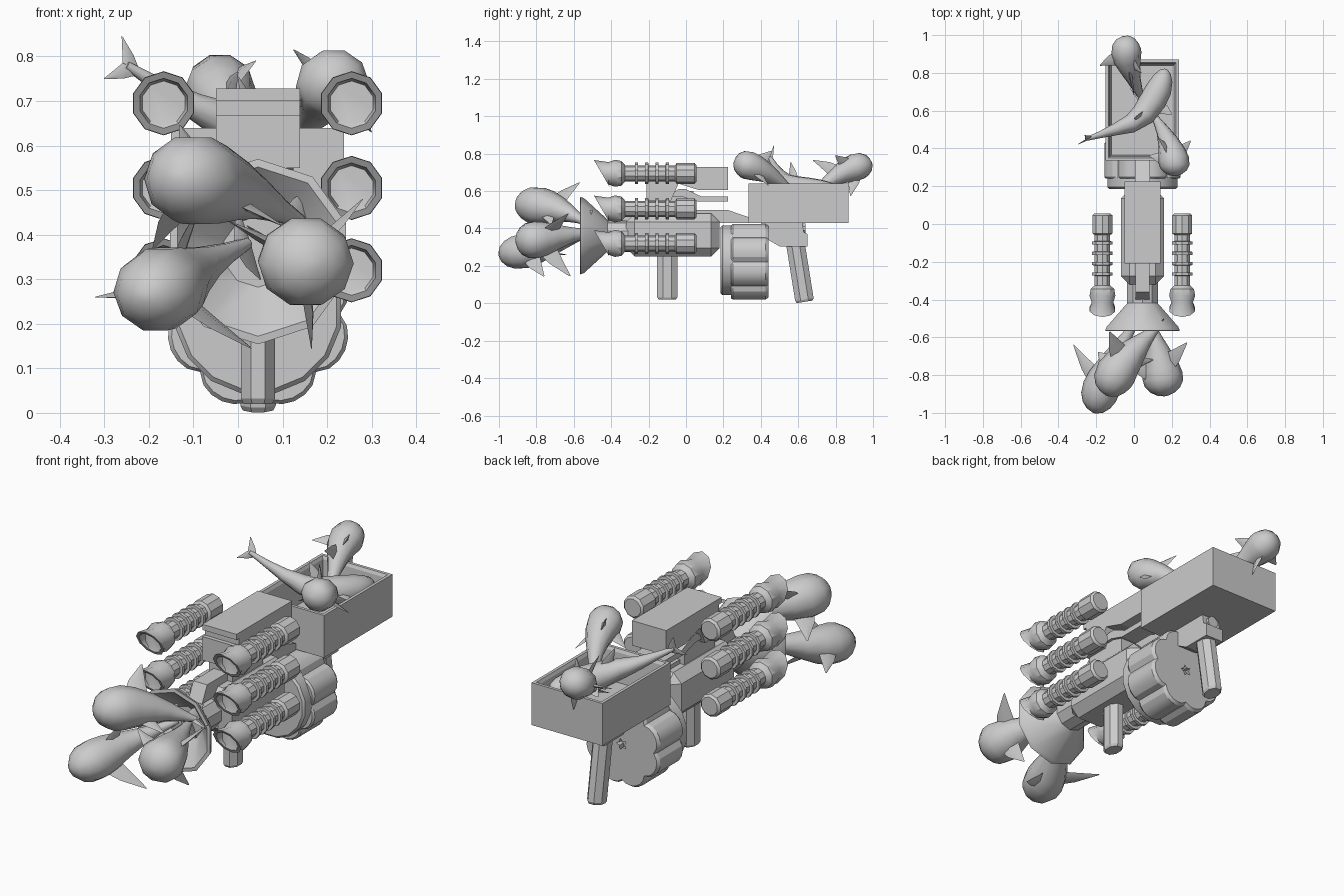
import bpy, bmesh
from math import sin, cos, pi, radians
from mathutils import Vector as V

if "Cube" in bpy.data.objects:
    bpy.data.objects.remove(bpy.data.objects["Cube"])

CX = 0.045  # gun centre line


def finish(name, bm, smooth=None):
    bmesh.ops.remove_doubles(bm, verts=bm.verts, dist=1e-5)
    bmesh.ops.recalc_face_normals(bm, faces=bm.faces)
    me = bpy.data.meshes.new(name)
    bm.to_mesh(me)
    bm.free()
    ob = bpy.data.objects.new(name, me)
    bpy.context.collection.objects.link(ob)
    if smooth:
        bpy.ops.object.select_all(action='DESELECT')
        ob.select_set(True)
        bpy.context.view_layer.objects.active = ob
        bpy.ops.object.shade_smooth_by_angle(angle=radians(smooth))
    return ob


def add_loft(bm, rings, cap=True):
    rows = [[bm.verts.new(p) for p in r] for r in rings]
    n = len(rows[0])
    for a, b in zip(rows, rows[1:]):
        for i in range(n):
            bm.faces.new((a[i], a[(i + 1) % n], b[(i + 1) % n], b[i]))
    if cap:
        bm.faces.new(rows[0])
        bm.faces.new(rows[-1])


def loft(name, rings, smooth=None):
    bm = bmesh.new()
    add_loft(bm, rings)
    return finish(name, bm, smooth)


def box(name, x0, x1, y0, y1, z0, z1, bevel=0.0):
    ob = loft(name, [[(x0, y0, z), (x1, y0, z), (x1, y1, z), (x0, y1, z)] for z in (z0, z1)])
    if bevel:
        m = ob.modifiers.new("bevel", 'BEVEL')
        m.width, m.segments = bevel, 1
    return ob


def side_plate(name, pts, half):
    return loft(name, [[(x, y, z) for y, z in pts] for x in (CX - half, CX + half)])


def lathe(name, profile, cx, cz, sides, slant=0.0, slant_from=9, turn=0.5):
    # profile of (y, radius); points ahead of slant_from are cut obliquely
    rings = []
    for y, r in profile:
        ring = []
        for i in range(sides):
            a = 2 * pi * (i + turn) / sides
            dz = r * sin(a)
            ring.append((cx + r * cos(a), y - (slant * dz if y < slant_from else 0), cz + dz))
        rings.append(ring)
    return loft(name, rings, 35)


def handle(name, p0, p1, rx, ry):
    p0, p1 = V(p0), V(p1)
    s = V((1, 0, 0))
    f = (p1 - p0).normalized().cross(s)
    ring = [s * rx * cos(pi * (i + .5) / 4) * 1.08 + f * ry * sin(pi * (i + .5) / 4) * 1.08 for i in range(8)]
    e = (p1 - p0).normalized() * 0.012
    return loft(name, [[p0 + q for q in ring], [p1 - e + q for q in ring], [p1 + q * .85 for q in ring]])


def spline(pts, t):
    pts = [V(p) for p in pts]
    n = len(pts) - 1
    i = min(int(t * n), n - 1)
    u = t * n - i
    p1, p2 = pts[i], pts[i + 1]
    p0 = pts[i - 1] if i else 2 * p1 - p2
    p3 = pts[i + 2] if i + 2 <= n else 2 * p2 - p1
    return 0.5 * (2 * p1 + (p2 - p0) * u + (2 * p0 - 5 * p1 + 4 * p2 - p3) * u * u
                  + (3 * p1 - p0 - 3 * p2 + p3) * u ** 3)


def add_fin(bm, root, tip, along, chord):
    # swept diamond-section fin from root to tip
    span = tip - root
    nrm = along.cross(span).normalized()
    rings = []
    for k, w in ((0, 1.0), (0.55, 0.62), (1, 0.06)):
        c = root + span * k - along * chord * 0.3 * (k * k - k)
        h = chord * w
        rings.append([c + along * h * .5, c + nrm * h * .12, c - along * h * .5, c - nrm * h * .12])
    add_loft(bm, rings)


def shark(name, path, r, fins, flukes, up=(0, 0, 1)):
    bm = bmesh.new()
    prof = [(0, .12), (.03, .45), (.1, .75), (.2, .95), (.32, 1), (.45, .9), (.6, .68), (.75, .44), (.88, .26), (1, .14)]
    rings = []
    for t, w in prof:
        d = (spline(path, min(t + .02, 1)) - spline(path, max(t - .02, 0))).normalized()
        s = d.cross(V(up)).normalized()
        u = s.cross(d)
        c = spline(path, t)
        rings.append([c + (s * cos(a) + u * sin(a) * .95) * r * w for a in [2 * pi * i / 10 for i in range(10)]])
    add_loft(bm, rings)
    for t, tip in fins:
        d = (spline(path, t - .05) - spline(path, t + .05)).normalized()
        root = spline(path, t)
        tip = V(tip)
        root = root + (tip - root).normalized() * r * 0.4
        add_fin(bm, root, tip, d, r * 1.15)
    end = V(path[-1])
    d = (spline(path, .9) - end).normalized()
    for tip in flukes:
        add_fin(bm, end + d * r * .2, V(tip), d, r * .7)
    return finish(name, bm, 40)


# open tray at the rear
tray = bmesh.new()
X0, X1, Y0, Y1 = -0.15, 0.238, 0.335, 0.87
add_loft(tray, [[(X0 + i, Y0 + i, z), (X1 - i, Y0 + i, z), (X1 - i, Y1 - i, z), (X0 + i, Y1 - i, z)]
                for i, z in ((0, .43), (0, .64), (.015, .64), (.022, .625), (.03, .48))])
finish("tray", tray)

# receiver, upper housing and rails
box("receiver", -0.07, 0.16, -0.32, 0.18, 0.25, 0.48, 0.045)
box("housing_riser", -0.02, 0.11, -0.2, 0.04, 0.45, 0.6)
side_plate("upper_housing", [(-.21, .55), (-.21, .667), (-.19, .667), (-.19, .70), (-.21, .70), (-.21, .728),
                             (.225, .728), (.225, .605), (.07, .605), (-.04, .64), (-.08, .55)], 0.094)
side_plate("lower_rail", [(-.1, .57), (-.04, .61), (0, .61), (.08, .572), (.225, .572),
                          (.225, .545), (.06, .545), (-.02, .57)], 0.08)
side_plate("top_tube", [(-.4, .44), (-.36, .52), (-.2, .52), (-.2, .44)], 0.038)
side_plate("stock_spine", [(.04, .46), (.04, .5), (.22, .5), (.35, .455), (.35, .43), (.17, .43)], 0.04)
side_plate("grip_mount", [(.4, .44), (.62, .44), (.63, .38), (.65, .37), (.65, .305), (.5, .305), (.42, .35)], 0.05)
lathe("grip_latch", [(.59, .03), (.64, .03)], CX, 0.40, 8)
handle("front_handle", (CX, -.1, .27), (CX, -.1, .02), .038, .054)
handle("rear_grip", (CX, .585, .32), (CX, .635, .008), .04, .05)

# flared muzzle
lathe("muzzle_neck", [(-.3, .085), (-.44, .085)], CX, .36, 10)
lathe("muzzle_flare", [(-.41, .075), (-.43, .095), (-.545, .2), (-.565, .208), (-.567, .19), (-.46, .08)], CX, .362, 10)

# scalloped drum with star socket
def lobed(y, k=1):
    pts = []
    for i in range(48):
        a = 2 * pi * i / 48
        r = (.184 + .028 * abs(sin(4 * a)) ** .7) * k
        pts.append((CX + r * cos(a), y, .222 + r * sin(a)))
    return pts
drum = loft("drum", [lobed(.24, .96), lobed(.25), lobed(.425), lobed(.44, .95)], 25)
star = loft("star_cutter", [[(CX + (.03, .015)[i % 2] * cos(pi * i / 5), y, .222 + (.03, .015)[i % 2] * sin(pi * i / 5))
                             for i in range(10)] for y in (.41, .47)])
star.hide_render = True
star.hide_viewport = True
cut = drum.modifiers.new("star_socket", 'BOOLEAN')
cut.operation, cut.object = 'DIFFERENCE', star
lathe("drum_front_plate", [(.185, .18), (.195, .19), (.25, .19)], CX, .23, 16)

# six ribbed side tubes with oblique mouths
prof = [(.055, .045), (.045, .056), (-.05, .056), (-.058, .043)]
for y in (-.1, -.155, -.21, -.265):
    prof += [(y + .009, .043), (y + .008, .057), (y - .008, .057), (y - .009, .043)]
prof += [(-.325, .043), (-.345, .066), (-.38, .072), (-.415, .06), (-.451, .071), (-.45, .056), (-.418, .05)]
for side, x in (("left", -.167), ("right", .255)):
    for k, z in enumerate((.695, .505, .32)):
        lathe(f"{side}_tube_{k + 1}", prof, x, z, 10, .58, -.43)

# three sharks bursting from the muzzle
shark("muzzle_shark_top", [(-.14, -.91, .53), (-.09, -.78, .52), (.02, -.65, .49), (.14, -.53, .43)], .108,
      [(.45, (-.13, -.57, .645)), (.35, (-.19, -.68, .37)), (.4, (.1, -.72, .42))],
      [(.22, -.53, .39), (.16, -.5, .5)])
shark("muzzle_shark_left", [(-.21, -1.0, .26), (-.17, -.86, .28), (-.1, -.7, .32), (.02, -.5, .38)], .1,
      [(.38, (-.085, -.76, .465)), (.32, (-.32, -.64, .26)), (.35, (.03, -.76, .145))],
      [(.0, -.48, .46), (.05, -.47, .3)])
shark("muzzle_shark_right", [(.17, -.91, .33), (.15, -.8, .34), (.12, -.66, .36), (.07, -.48, .38)], .108,
      [(.4, (.28, -.63, .48)), (.36, (.165, -.62, .145)), (.35, (-.02, -.76, .43))],
      [(.02, -.46, .42), (.1, -.46, .3)])

# three sharks lying in the tray
shark("tray_shark_back", [(-.03, .995, .745), (-.04, .9, .725), (-.01, .79, .67), (.05, .64, .56)], .08,
      [(.3, (0, .88, .575)), (.35, (-.18, .84, .71)), (.38, (.04, .8, .79)), (.55, (0, .68, .765))],
      [(.0, .6, .55), (.1, .6, .58)])
shark("tray_shark_right", [(.22, .255, .75), (.21, .34, .735), (.17, .46, .68), (.09, .6, .57)], .082,
      [(.4, (.125, .46, .815)), (.35, (.3, .44, .63)), (.35, (.08, .36, .66))],
      [(.02, .6, .56), (.1, .66, .6)])
shark("tray_shark_left", [(.17, .82, .6), (.12, .69, .6), (.03, .56, .63), (-.1, .5, .69), (-.25, .45, .78)], .072,
      [(.45, (.0, .56, .755)), (.35, (.2, .58, .61)), (.35, (-.02, .72, .58))],
      [(-.3, .42, .75), (-.26, .47, .845)])
